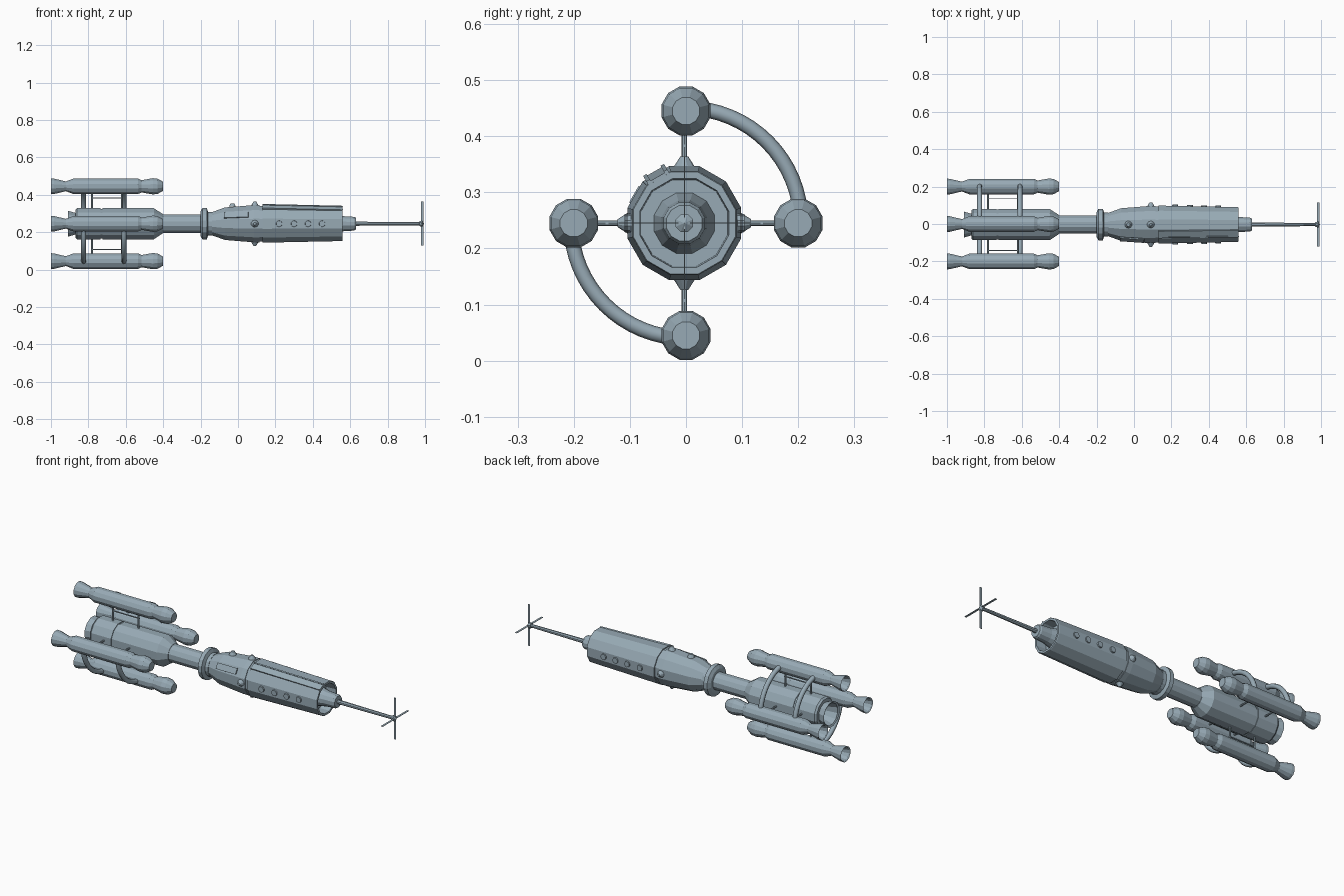
import bpy, bmesh
from math import pi, sin, cos, radians
from mathutils import Matrix, Vector

if "Cube" in bpy.data.objects:
    bpy.data.objects.remove(bpy.data.objects["Cube"])

CY, CZ = -0.003, 0.245   # main axis

# Blue-grey hull paint
paint = bpy.data.materials.new("hull_paint")
paint.diffuse_color = (.31, .40, .46, 1)
paint.use_nodes = True
paint.node_tree.nodes["Principled BSDF"].inputs["Base Color"].default_value = paint.diffuse_color


def finish(name, bm):
    bmesh.ops.recalc_face_normals(bm, faces=bm.faces)
    me = bpy.data.meshes.new(name)
    bm.to_mesh(me)
    bm.free()
    me.materials.append(paint)
    ob = bpy.data.objects.new(name, me)
    bpy.context.collection.objects.link(ob)
    return ob


def lathe(name, profile, n=12, cy=CY, cz=CZ, phase=0.5):
    """Revolve (x, radius) points about an axis parallel to x; r = 0 closes an end."""
    bm = bmesh.new()
    rings = []
    for x, r in profile:
        if r == 0:
            rings.append([bm.verts.new((x, cy, cz))])
        else:
            rings.append([bm.verts.new((x, cy + r * cos(2 * pi * (i + phase) / n),
                                        cz + r * sin(2 * pi * (i + phase) / n))) for i in range(n)])
    for a, b in zip(rings, rings[1:]):
        for i in range(n):
            j = (i + 1) % n
            if len(a) == 1:
                bm.faces.new((a[0], b[i], b[j]))
            elif len(b) == 1:
                bm.faces.new((a[i], a[j], b[0]))
            else:
                bm.faces.new((a[i], a[j], b[j], b[i]))
    return finish(name, bm)


def radial(angle, r, x):
    """Frame on the hull: local z points outwards, local x runs along the ship."""
    a = radians(angle)
    out = Vector((0, cos(a), sin(a)))
    fwd = Vector((1, 0, 0))
    side = out.cross(fwd)
    m = Matrix((fwd, side, out)).transposed().to_4x4()
    m.translation = Vector((x, CY, CZ)) + out * r
    return m


def box(name, size, m):
    bm = bmesh.new()
    bmesh.ops.create_cube(bm, size=1)
    bmesh.ops.scale(bm, vec=size, verts=bm.verts)
    bmesh.ops.transform(bm, matrix=m, verts=bm.verts)
    return finish(name, bm)


def stud(name, r1, r2, depth, m, n=10):
    bm = bmesh.new()
    bmesh.ops.create_cone(bm, cap_ends=True, segments=n, radius1=r1, radius2=r2, depth=depth)
    bmesh.ops.transform(bm, matrix=m, verts=bm.verts)
    return finish(name, bm)


# Rear engine hull with open nozzle
lathe("engine_hull", [(-.84, 0), (-.84, .045), (-.905, .062), (-.91, .072), (-.87, .06),
                      (-.87, .078), (-.86, .086), (-.735, .086), (-.735, .082), (-.725, .082),
                      (-.725, .086), (-.45, .086), (-.40, .052), (-.40, 0)])
# Connecting tube and collar
lathe("neck_tube", [(-.42, 0), (-.42, .05), (-.14, .05), (-.14, 0)])
lathe("neck_collar", [(-.2, .04), (-.2, .068), (-.19, .086), (-.167, .086), (-.16, .065),
                      (-.14, .065), (-.14, .04)], n=16)
# Forward cabin with recessed front
lathe("cabin_hull", [(-.15, 0), (-.15, .06), (-.07, .09), (.085, .103), (.115, .103), (.115, .099),
                     (.13, .099), (.13, .105), (.555, .096), (.56, .094), (.56, .082),
                     (.50, .08), (.50, 0)])
lathe("front_stub", [(.49, 0), (.49, .058), (.56, .042), (.62, .038), (.63, .033), (.63, 0)])
# Mast, hub and cross aerial
lathe("mast", [(.62, 0), (.62, .012), (.98, .009), (.98, 0)], n=8)
lathe("aerial_hub", [(.965, 0), (.97, .014), (.985, .017), (.995, 0)], n=8)
for k in range(4):
    box("aerial_blade", (.012, .002, .115), radial(90 * k, .06, .985))

# Four outer booster pods with struts
pod = [(-.93, 0), (-.93, .02), (-.995, .038), (-1, .044), (-.985, .043), (-.92, .027), (-.88, .043),
       (-.535, .043), (-.515, .034), (-.455, .045), (-.43, .042), (-.40, .025), (-.40, 0)]
for k in range(4):
    a = pi / 2 * k
    lathe("booster_pod", pod, cy=.2 * cos(a), cz=.245 + .2 * sin(a))
    for x in (-.78, -.62):
        stud("pod_strut", .005, .005, .13, radial(90 * k, .13, x), 8)
    box("strut_bar", (.17, .005, .005), radial(90 * k, .138, -.70))

# Curved pipes joining neighbouring pods, two pairs
for start in (0, 180):
    for x in (-.825, -.61):
        cu = bpy.data.curves.new("pod_pipe", 'CURVE')
        cu.dimensions = '3D'
        cu.bevel_depth = .0135
        cu.bevel_resolution = 2
        cu.materials.append(paint)
        sp = cu.splines.new('POLY')
        sp.points.add(16)
        for i, p in enumerate(sp.points):
            a = radians(start + 90 * i / 16)
            p.co = (x, .205 * cos(a), .245 + .205 * sin(a), 1)
        ob = bpy.data.objects.new("pod_pipe", cu)
        bpy.context.collection.objects.link(ob)

# Manoeuvring thrusters around the cabin, plus a roof dome
for k in range(4):
    stud("thruster", .021, .007, .022, radial(90 * k, .108, .09))
stud("roof_dome", .02, .01, .018, radial(90, .1, -.03))

# Portholes on both sides
for ang in (0, 180):
    for x in (.22, .30, .375, .45):
        stud("porthole", .019, .016, .02, radial(ang, .097 - (x - .22) * .025, x))

# Framed rail on the upper flank and an access door
tilt = Matrix.Rotation(radians(1.5), 4, 'Y')
rail = radial(120, .098, .345) @ tilt
for s in (-1, 1):
    box("rail_edge", (.43, .007, .012), rail @ Matrix.Translation((0, s * .018, 0)))
box("rail_bed", (.43, .036, .006), rail)
door = radial(150, .0925, -.01) @ Matrix.Rotation(radians(-4.6), 4, 'Y')
box("access_door", (.13, .034, .012), door)
